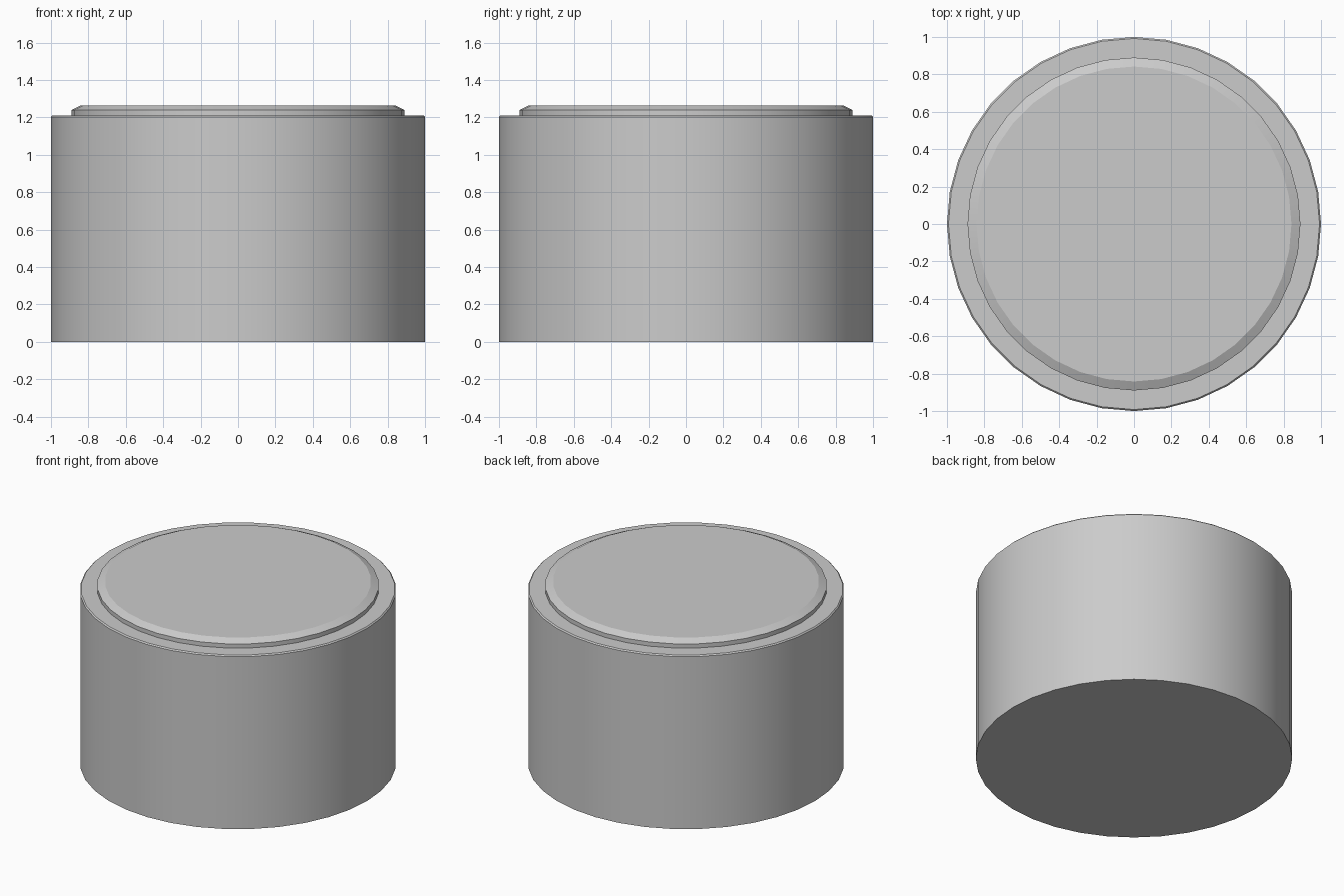
import bpy, bmesh, math

if "Cube" in bpy.data.objects:
    bpy.data.objects.remove(bpy.data.objects["Cube"])

SIDES = 36


def lathe(name, profile, cap_bottom=False, cap_top=False):
    """Turn a list of (radius, z) points around the z axis."""
    bm = bmesh.new()
    rings = []
    for r, z in profile:
        angles = [2 * math.pi * i / SIDES for i in range(SIDES)]
        rings.append([bm.verts.new((r * math.cos(a), r * math.sin(a), z)) for a in angles])
    for low, high in zip(rings, rings[1:]):
        for i in range(SIDES):
            j = (i + 1) % SIDES
            bm.faces.new((low[i], low[j], high[j], high[i]))
    if cap_bottom:
        bm.faces.new(rings[0][::-1])
    if cap_top:
        bm.faces.new(rings[-1])
    mesh = bpy.data.meshes.new(name)
    bm.to_mesh(mesh)
    bm.free()
    obj = bpy.data.objects.new(name, mesh)
    bpy.context.collection.objects.link(obj)
    bpy.ops.object.select_all(action='DESELECT')
    obj.select_set(True)
    bpy.context.view_layer.objects.active = obj
    bpy.ops.object.shade_smooth_by_angle(angle=math.radians(20))
    return obj


# Cylindrical body with a finely bevelled rim and a flat ledge
lathe("body", [(1.0, 0), (1.0, 1.203), (0.992, 1.211), (0.89, 1.211)], cap_bottom=True)

# Low raised lid with a chamfered edge
lathe("lid", [(0.89, 1.211), (0.89, 1.24), (0.842, 1.263)], cap_top=True)
